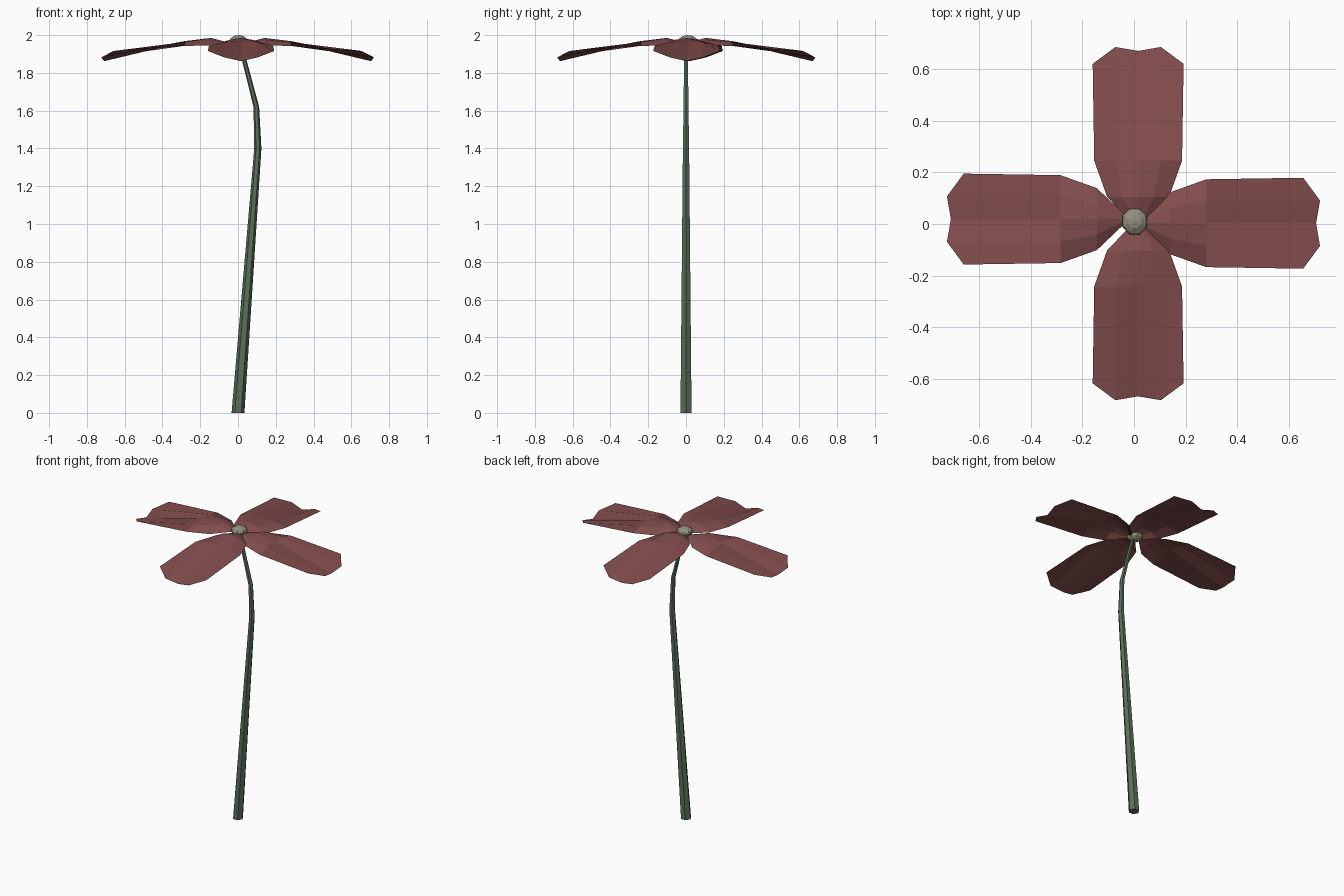
import bpy, bmesh, math
from mathutils import Matrix, Vector

if "Cube" in bpy.data.objects:
    bpy.data.objects.remove(bpy.data.objects["Cube"])


def material(name, rgb):
    m = bpy.data.materials.new(name)
    m.diffuse_color = (*rgb, 1)
    m.use_nodes = True
    m.node_tree.nodes["Principled BSDF"].inputs["Base Color"].default_value = m.diffuse_color
    return m


def add_object(name, bm, mat):
    mesh = bpy.data.meshes.new(name)
    bm.to_mesh(mesh)
    bm.free()
    mesh.materials.append(mat)
    obj = bpy.data.objects.new(name, mesh)
    bpy.context.collection.objects.link(obj)
    return obj


red = material("petal_red", (0.23, 0.075, 0.075))
green = material("stem_green", (0.10, 0.16, 0.10))
cream = material("centre_cream", (0.30, 0.28, 0.21))

# Stem: six-sided tapering tube along a bent path (x, z, radius)
SIDES = 6
path = [(0.0, 0.0, 0.034), (0.105, 1.4, 0.019),
        (0.097, 1.62, 0.015), (0.03, 1.88, 0.012), (0.008, 1.96, 0.011)]
bm = bmesh.new()
rings = [[bm.verts.new((x + r * math.cos(i * math.tau / SIDES),
                        r * math.sin(i * math.tau / SIDES), z))
          for i in range(SIDES)] for x, z, r in path]
for a, b in zip(rings, rings[1:]):
    for i in range(SIDES):
        j = (i + 1) % SIDES
        bm.faces.new((a[i], a[j], b[j], b[i]))
bm.faces.new(rings[0][::-1])
bm.faces.new(rings[-1])
add_object("stem", bm, green)

# Flower centre: small flattened ball
bm = bmesh.new()
bmesh.ops.create_uvsphere(bm, u_segments=8, v_segments=6, radius=1)
bmesh.ops.transform(bm, verts=bm.verts, matrix=(
    Matrix.Translation((0.003, 0.01, 1.967))
    @ Matrix.Diagonal((0.052, 0.055, 0.033, 1))
    @ Matrix.Rotation(math.pi / 8, 4, 'Z')))
add_object("flower_centre", bm, cream)

# Petal: arched near the base, cupped at the notched tip
# rows of (length, half width, height) for midrib, half way and edge
rows = [
    [(0.035, 0.0, 1.958), (0.035, 0.01, 1.956), (0.035, 0.02, 1.952)],
    [(0.14, 0.0, 1.985), (0.14, 0.06, 1.975), (0.14, 0.12, 1.945)],
    [(0.28, 0.0, 1.968), (0.28, 0.088, 1.963), (0.28, 0.17, 1.943)],
    [(0.705, 0.0, 1.862), (0.72, 0.088, 1.882), (0.655, 0.176, 1.916)],
]


def petal(name, angle, shift):
    bm = bmesh.new()
    grid = []
    for row in rows:
        full = [(x, -y, z) for x, y, z in row[:0:-1]] + row
        grid.append([bm.verts.new(p) for p in full])
    for a, b in zip(grid, grid[1:]):
        for i in range(4):
            bm.faces.new((a[i], b[i], b[i + 1], a[i + 1]))
    bmesh.ops.transform(bm, verts=bm.verts, matrix=(
        Matrix.Translation(Vector((*shift, 0)))
        @ Matrix.Rotation(math.radians(angle), 4, 'Z')))
    add_object(name, bm, red)


petal("right_petal", 0, (0.0, 0.003))
petal("back_petal", 90, (0.016, -0.035))
petal("left_petal", 180, (-0.004, 0.019))
petal("front_petal", 270, (0.016, 0.038))
